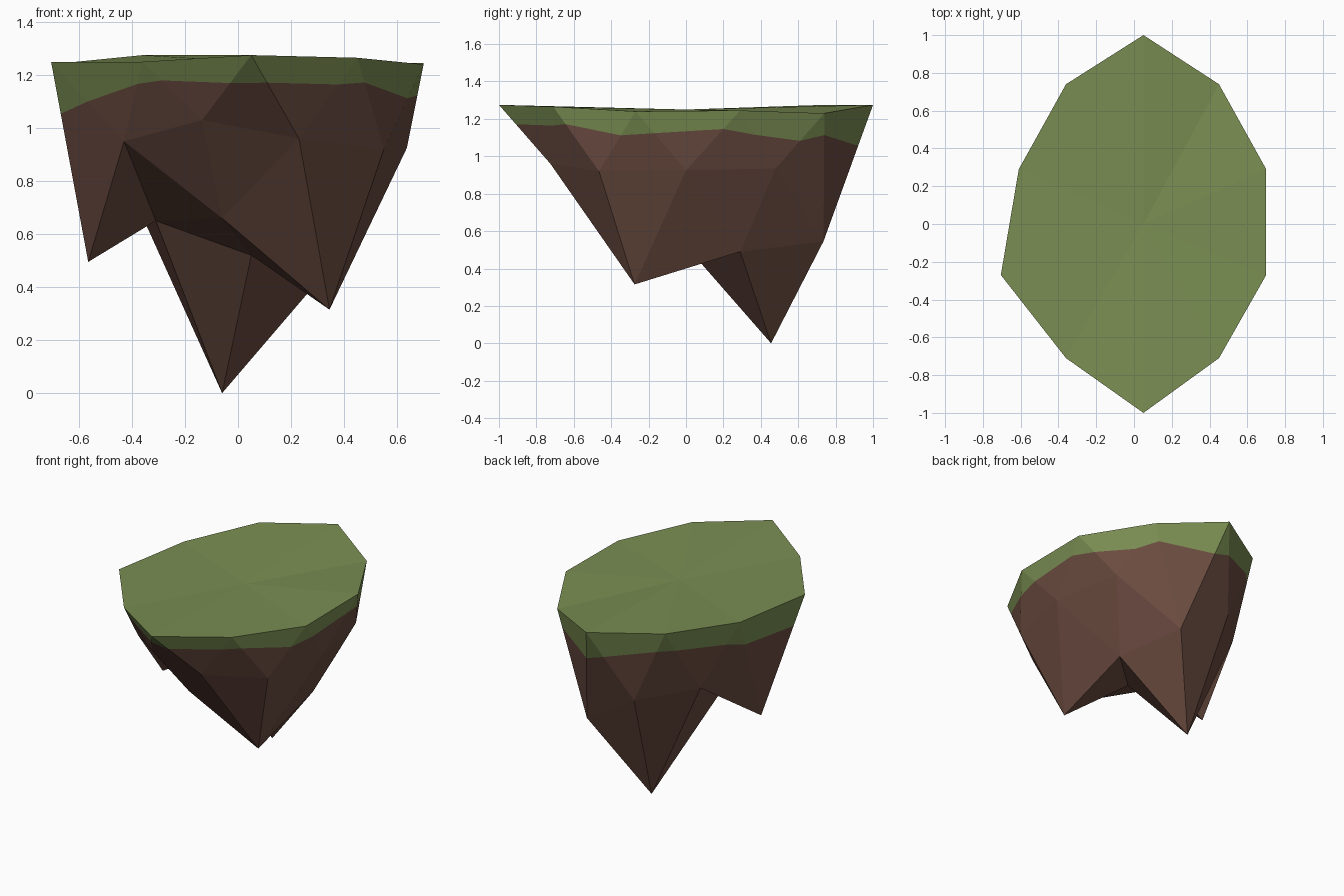
import bpy, bmesh
from mathutils import Vector

if "Cube" in bpy.data.objects:
    bpy.data.objects.remove(bpy.data.objects["Cube"])

def material(name, rgb):
    m = bpy.data.materials.new(name)
    m.diffuse_color = (*rgb, 1)
    m.use_nodes = True
    m.node_tree.nodes["Principled BSDF"].inputs["Base Color"].default_value = m.diffuse_color
    return m

# Rings of the island, counter-clockwise from the front
RIM = [(.05, -1, 1.275), (.45, -.71, 1.265), (.70, -.27, 1.24), (.70, .29, 1.245), (.45, .74, 1.23),
       (.05, 1, 1.275), (-.36, .74, 1.275), (-.61, .29, 1.25), (-.705, -.27, 1.25), (-.36, -.71, 1.25)]
MID = [(.23, -.725, .96), (.55, -.465, .92), (.637, 0, .925), (.55, .48, .935), (.23, .735, .545),
       (-.14, .757, .77), (-.43, .46, .82), (-.565, 0, .495), (-.43, -.46, .95), (-.136, -.73, 1.03)]
TIPS = [(.345, -.275, .315), (.36, .29, .49), (-.06, .455, 0), (-.31, 0, .65), (-.06, -.44, .66)]
# How far the grass hangs down the two slanted edges that meet at each MID point
HANG = [(.33, .33), (.27, .40), (.37, .31), (.42, .50), (.17, .30),
        (.36, .27), (.31, .34), (.24, .26), (.50, .28), (.32, .43)]

bm = bmesh.new()
add = lambda p: bm.verts.new(Vector(p))
rim, mid, tips = ([add(p) for p in ring] for ring in (RIM, MID, TIPS))
top, hollow = add((.05, 0, 1.25)), add((.05, 0, .52))
seam = [(add(Vector(RIM[i]).lerp(Vector(MID[i]), a)),
         add(Vector(RIM[(i + 1) % 10]).lerp(Vector(MID[i]), b))) for i, (a, b) in enumerate(HANG)]

def face(mat, *verts):
    bm.faces.new(verts).material_index = mat

# Grass top and hanging edge, upper soil
for i in range(10):
    n = (i + 1) % 10
    a, b = seam[i]
    c = seam[n][0]
    face(0, rim[i], rim[n], top)
    face(0, rim[i], a, b, rim[n])
    face(0, rim[n], b, c)
    face(1, a, mid[i], b)
    face(1, b, mid[i], mid[n], c)

# Lower soil: each tip hangs from three MID points, closed by a hollow
for j in range(5):
    m0, m1, m2 = (mid[(2 * j + k) % 10] for k in range(3))
    t, u = tips[j], tips[(j + 1) % 5]
    face(1, m0, t, m1)
    face(1, m1, t, m2)
    face(1, m2, t, u)
    face(1, t, hollow, u)

bmesh.ops.recalc_face_normals(bm, faces=bm.faces)
mesh = bpy.data.meshes.new("floating_island")
bm.to_mesh(mesh)
bm.free()
mesh.materials.append(material("grass green", (.195, .27, .085)))
mesh.materials.append(material("soil brown", (.15, .073, .053)))
bpy.context.collection.objects.link(bpy.data.objects.new("floating_island", mesh))
